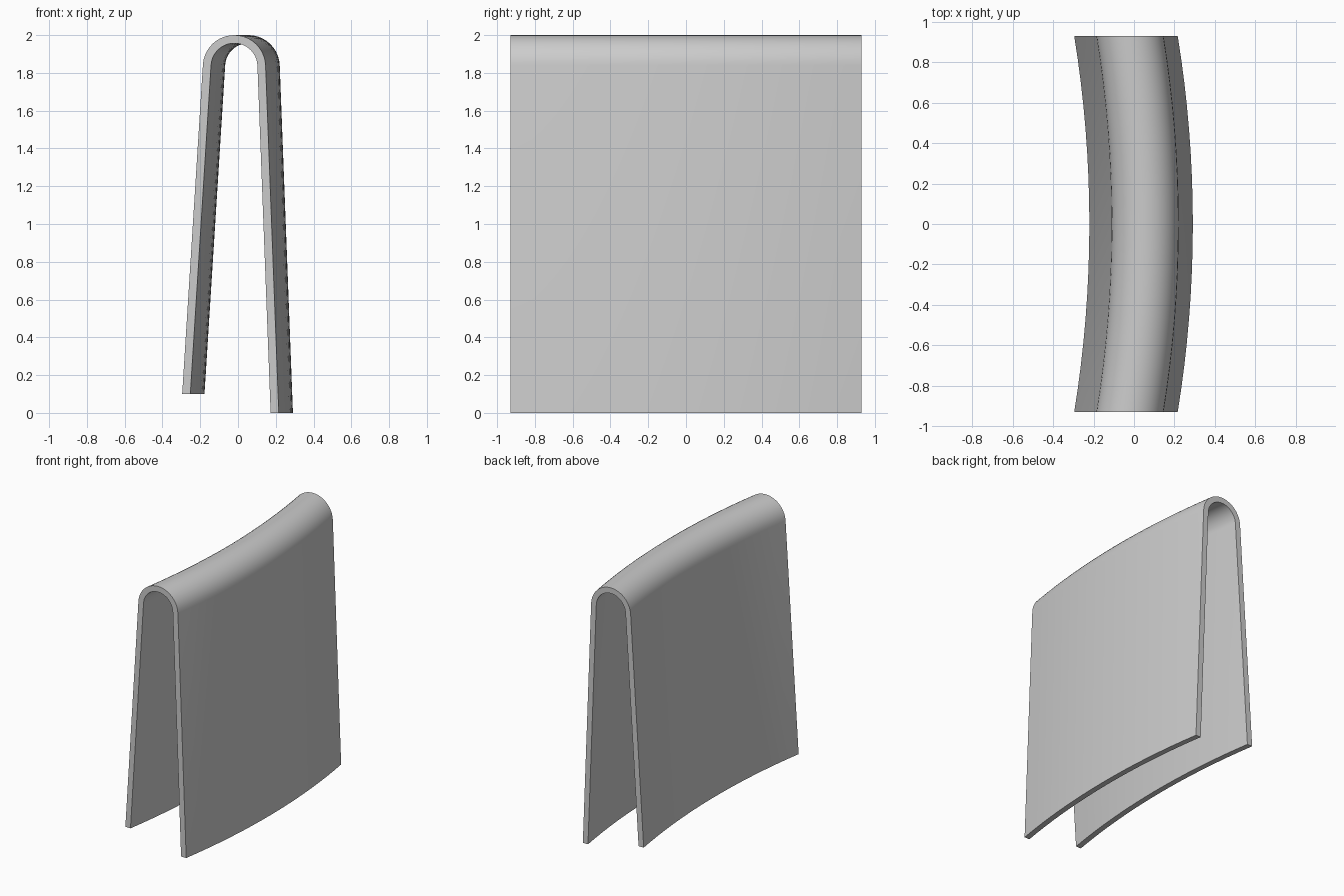
import bpy, bmesh, math

if "Cube" in bpy.data.objects:
    bpy.data.objects.remove(bpy.data.objects["Cube"])

T = 0.043                 # sheet thickness
CX, CZ, R = -0.02, 1.834, 0.166   # fold circle at the sheet's end
SL, SR = 0.063, 0.038     # outward slope of left and right legs
HALF, SAG = 0.93, 0.075   # half length and bow of the sheet
N = 16


def outline(r):
    """Left foot, fold, right foot at radius r; legs are tangent to the fold."""
    a0, a1 = math.pi - math.atan(SL), math.atan(SR)
    arc = [(CX + r * math.cos(a), CZ + r * math.sin(a))
           for a in (a0 + (a1 - a0) * i / 20 for i in range(21))]
    (xl, zl), (xr, zr) = arc[0], arc[-1]
    return [(xl - SL * (zl - 0.1), 0.1)] + arc + [(xr + SR * zr, 0.0)]


profile = outline(R) + outline(R - T)[::-1]

# Sweep the profile along a gentle circular bow
rad = (HALF ** 2 + SAG ** 2) / (2 * SAG)
half_angle = math.asin(HALF / rad)
bm = bmesh.new()
rings = []
for i in range(N + 1):
    a = half_angle * (2 * i / N - 1)
    y, dx = rad * math.sin(a), SAG - rad * (1 - math.cos(a))
    rings.append([bm.verts.new((x + dx, y, z)) for x, z in profile])
n = len(profile)
for p, q in zip(rings, rings[1:]):
    for j in range(n):
        k = (j + 1) % n
        bm.faces.new((p[j], p[k], q[k], q[j]))

# End strips, joining outer and inner outlines
for ring in (rings[0], rings[-1]):
    for j in range(n // 2 - 1):
        bm.faces.new((ring[j], ring[j + 1], ring[n - 2 - j], ring[n - 1 - j]))
bmesh.ops.recalc_face_normals(bm, faces=bm.faces)

mesh = bpy.data.meshes.new("folded_sheet")
bm.to_mesh(mesh)
bm.free()
sheet = bpy.data.objects.new("folded_sheet", mesh)
bpy.context.collection.objects.link(sheet)
bpy.context.view_layer.objects.active = sheet
sheet.select_set(True)
bpy.ops.object.shade_smooth_by_angle(angle=math.radians(30))
